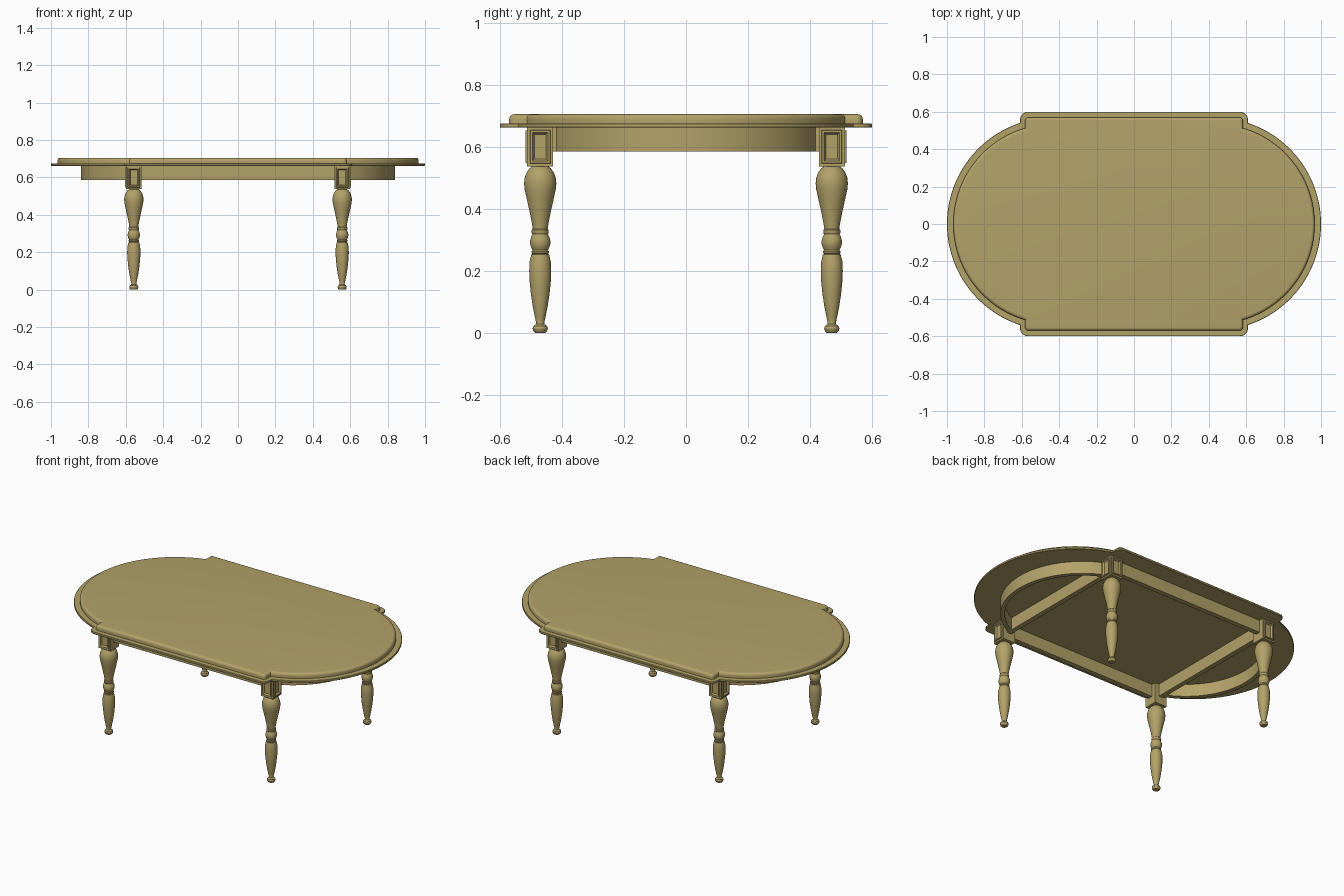
import bpy, bmesh, math
from math import sin, cos, pi

if "Cube" in bpy.data.objects:
    bpy.data.objects.remove(bpy.data.objects["Cube"])

wood = bpy.data.materials.new("wood")
wood.diffuse_color = (0.45, 0.36, 0.14, 1)
wood.use_nodes = True
wood.node_tree.nodes["Principled BSDF"].inputs["Base Color"].default_value = wood.diffuse_color


def finish(name, bm, mirror=(False, False), smooth=True):
    bmesh.ops.recalc_face_normals(bm, faces=bm.faces[:])
    mesh = bpy.data.meshes.new(name)
    bm.to_mesh(mesh)
    bm.free()
    ob = bpy.data.objects.new(name, mesh)
    bpy.context.collection.objects.link(ob)
    mesh.materials.append(wood)
    if any(mirror):
        mod = ob.modifiers.new("Mirror", 'MIRROR')
        mod.use_axis = (mirror[0], mirror[1], False)
        mod.use_mirror_merge = False
    if smooth:
        bpy.ops.object.select_all(action='DESELECT')
        ob.select_set(True)
        bpy.context.view_layer.objects.active = ob
        bpy.ops.object.shade_smooth_by_angle(angle=math.radians(32))
    return ob


def loft(name, rings, **kw):
    """Skin a stack of equal-length closed rings and cap both ends."""
    bm = bmesh.new()
    vs = [[bm.verts.new(p) for p in ring] for ring in rings]
    n = len(vs[0])
    for a, b in zip(vs, vs[1:]):
        for i in range(n):
            j = (i + 1) % n
            bm.faces.new((a[i], a[j], b[j], b[i]))
    bm.faces.new(vs[0])
    bm.faces.new(vs[-1])
    return finish(name, bm, **kw)


def outline(z, r, hx, hy, c, inset=0.0):
    """Rounded rectangle with a circular bow at each end."""
    cx = 0.431
    r, hx, hy, c = r - inset, hx - inset, hy - inset, c - inset
    a = math.acos((hx - cx) / r)
    q = [(cx + r * cos(a * i / 32), r * sin(a * i / 32)) for i in range(33)]
    q += [(hx - c + c * cos(pi / 2 * i / 8), hy - c + c * sin(pi / 2 * i / 8)) for i in range(9)]
    half = q + [(-x, y) for x, y in reversed(q)]
    full = half + [(x, -y) for x, y in reversed(half[1:-1])]
    return [(x, y, z) for x, y in full]


def box(name, x0, x1, y0, y1, z0, z1, **kw):
    ring = [(x0, y0), (x1, y0), (x1, y1), (x0, y1)]
    return loft(name, [[(x, y, z) for x, y in ring] for z in (z0, z1)], smooth=False, **kw)


# Table top: thin lower slab and rounded upper slab
low = (0.569, 0.61, 0.60, 0.045)
loft("top_lower_slab", [outline(0.662, *low, 0.002), outline(0.664, *low),
                        outline(0.673, *low), outline(0.675, *low, 0.002)])
up = (0.535, 0.583, 0.57, 0.02)
R = 0.016
rings = [outline(0.674, *up)]
for i in range(7):
    t = pi / 2 * i / 6
    rings.append(outline(0.705 - R + R * sin(t), *up, R * (1 - cos(t))))
loft("top_upper_slab", rings)

# Turned legs
LX, LY = 0.557, 0.47
profile = [(0.017, 0), (0.022, 0.005), (0.0245, 0.014), (0.022, 0.022), (0.014, 0.028),
           (0.013, 0.033), (0.017, 0.05), (0.024, 0.085), (0.030, 0.125), (0.034, 0.165),
           (0.0355, 0.2), (0.034, 0.23), (0.029, 0.252), (0.025, 0.254), (0.028, 0.258),
           (0.028, 0.263), (0.025, 0.267), (0.029, 0.275), (0.0325, 0.286), (0.0325, 0.298),
           (0.029, 0.31), (0.025, 0.318), (0.0275, 0.322), (0.0275, 0.331), (0.024, 0.335),
           (0.027, 0.355), (0.034, 0.39), (0.043, 0.43), (0.050, 0.462), (0.052, 0.482),
           (0.050, 0.5), (0.044, 0.517), (0.034, 0.531), (0.027, 0.536), (0.027, 0.545)]
N = 36
loft("legs", [[(LX + r * cos(2 * pi * i / N), LY + r * sin(2 * pi * i / N), z) for i in range(N)]
              for r, z in profile], mirror=(True, True))

# Leg blocks with raised, sunken-centre panels on the outer faces
bm = bmesh.new()
bmesh.ops.create_cube(bm, size=1)
for v in bm.verts:
    v.co = (LX + v.co.x * 0.084, LY + v.co.y * 0.084, 0.60 + v.co.z * 0.126)
outer = [f for f in bm.faces if f.normal.x > 0.9 or f.normal.y > 0.9]
for thickness, depth in ((0.009, 0), (0.002, 0.006), (0.006, 0), (0.006, -0.010)):
    bmesh.ops.inset_individual(bm, faces=outer, thickness=thickness, depth=depth,
                               use_even_offset=True)
finish("leg_blocks", bm, mirror=(True, True), smooth=False)

# Straight aprons between the blocks
box("long_aprons", -LX + 0.04, LX - 0.04, LY - 0.015, LY + 0.015, 0.585, 0.663, mirror=(False, True))
box("cross_aprons", LX - 0.015, LX + 0.015, -LY + 0.04, LY - 0.04, 0.585, 0.663, mirror=(True, False))

# Curved aprons under the bowed ends
cx, r1, r0 = 0.379, 0.461, 0.435
a = math.acos((0.575 - cx) / r1)
sections = []
for i in range(49):
    t = -a + 2 * a * i / 48
    sections.append([(cx + r * cos(t), r * sin(t), z)
                     for r, z in ((r0, 0.585), (r1, 0.585), (r1, 0.663), (r0, 0.663))])
loft("curved_aprons", sections, mirror=(True, False))
